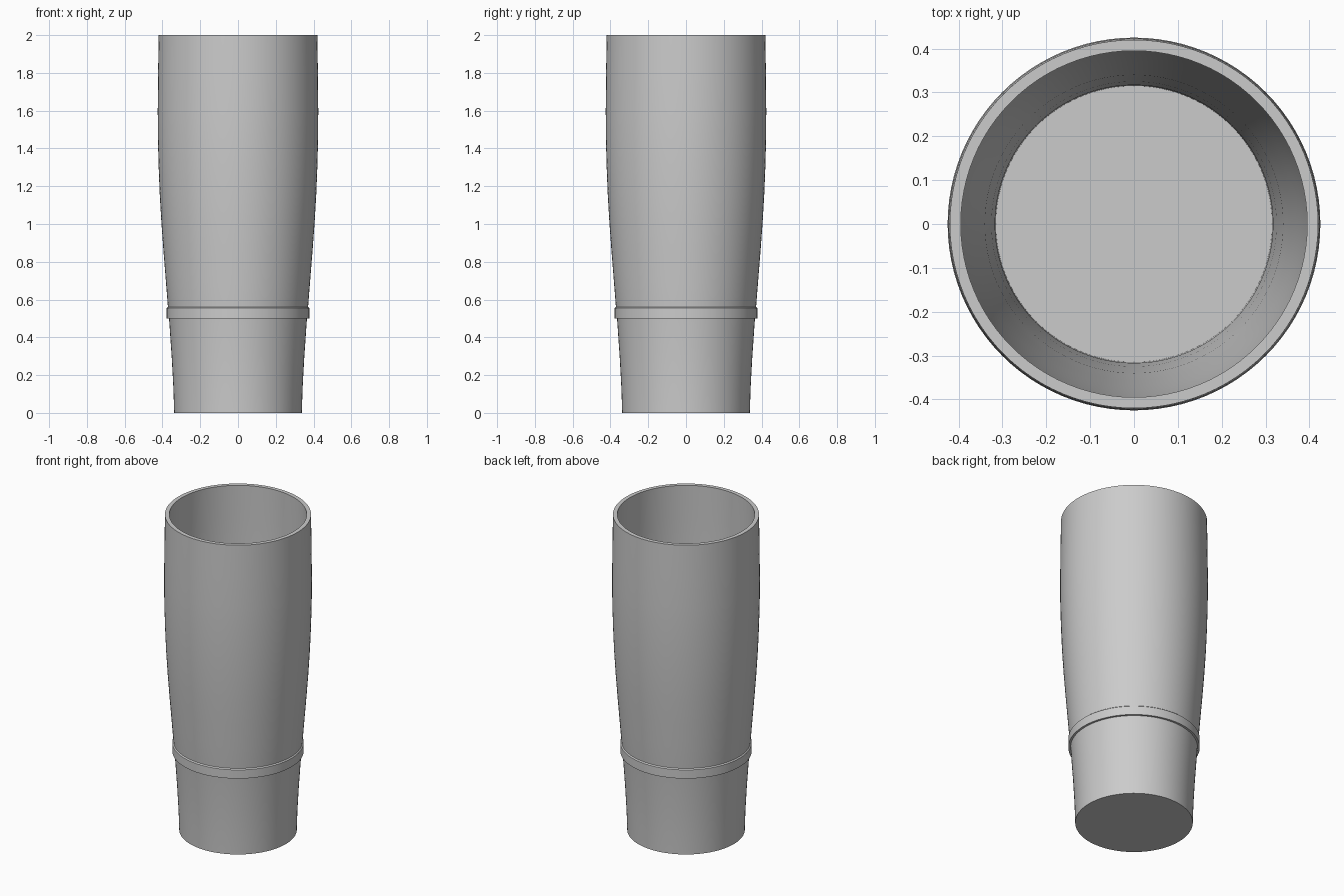
import bpy, math

cube = bpy.data.objects.get("Cube")
if cube:
    bpy.data.objects.remove(cube, do_unlink=True)

SEGMENTS = 96
WALL = 0.025

grey = bpy.data.materials.new("plain grey")
grey.use_nodes = True
grey.diffuse_color = (0.6, 0.6, 0.6, 1)
grey.node_tree.nodes["Principled BSDF"].inputs["Base Color"].default_value = (0.6, 0.6, 0.6, 1)


def lathe(name, profile, closed=False):
    """Spin an (r, z) profile around z; open ends are capped with flat discs."""
    n = SEGMENTS
    verts, faces = [], []
    for r, z in profile:
        for i in range(n):
            a = math.tau * i / n
            verts.append((r * math.cos(a), r * math.sin(a), z))
    count = len(profile)
    for k in range(count if closed else count - 1):
        low, high = k * n, (k + 1) % count * n
        for i in range(n):
            j = (i + 1) % n
            faces.append((low + i, low + j, high + j, high + i))
    if not closed:
        faces.append(tuple(reversed(range(n))))
        faces.append(tuple(range((count - 1) * n, count * n)))
    mesh = bpy.data.meshes.new(name)
    mesh.from_pydata(verts, [], faces)
    mesh.materials.append(grey)
    obj = bpy.data.objects.new(name, mesh)
    bpy.context.collection.objects.link(obj)
    bpy.ops.object.select_all(action="DESELECT")
    obj.select_set(True)
    bpy.context.view_layer.objects.active = obj
    bpy.ops.object.shade_smooth_by_angle(angle=math.radians(30))
    return obj


# Tumbler: outer wall up, over the rim, inner wall down to the floor
outer = [(0.338, 0), (0.342, 0.13), (0.35, 0.28), (0.365, 0.5), (0.371, 0.56),
         (0.382, 0.7), (0.394, 0.85), (0.405, 1.0), (0.414, 1.15), (0.42, 1.3),
         (0.424, 1.45), (0.425, 1.6), (0.423, 1.8), (0.42, 2.0)]
inner = [(r - WALL, z) for r, z in reversed(outer[1:])]
lathe("tumbler_body", outer + inner + [(0.315, 0.03)])

# Raised band around the waist
lathe("waist_band", [(0.36, 0.5), (0.378, 0.5), (0.378, 0.555), (0.37, 0.562),
                     (0.36, 0.562)], closed=True)
